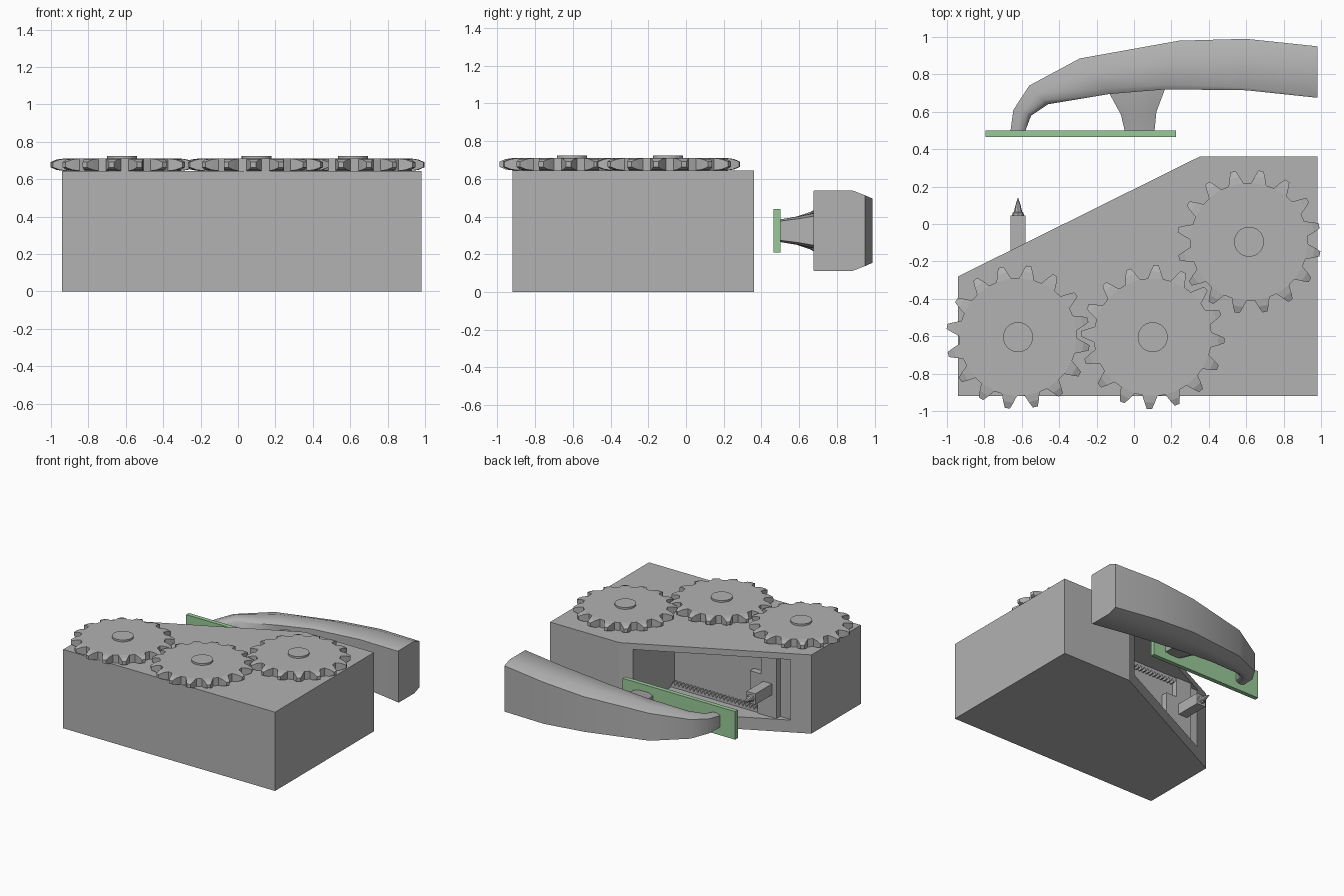
import bpy, bmesh, math
from mathutils import Vector

if "Cube" in bpy.data.objects:
    bpy.data.objects.remove(bpy.data.objects["Cube"])


def material(name, rgb):
    m = bpy.data.materials.new(name)
    m.diffuse_color = (*rgb, 1)
    m.use_nodes = True
    m.node_tree.nodes["Principled BSDF"].inputs["Base Color"].default_value = m.diffuse_color
    return m


GREY = material("grey", (0.445, 0.445, 0.445))
GREEN = material("soft green", (0.32, 0.60, 0.32))


def finish(name, bm, mat=GREY, smooth=None):
    bmesh.ops.recalc_face_normals(bm, faces=bm.faces)
    me = bpy.data.meshes.new(name)
    bm.to_mesh(me)
    bm.free()
    ob = bpy.data.objects.new(name, me)
    bpy.context.collection.objects.link(ob)
    me.materials.append(mat)
    if smooth:
        bpy.ops.object.select_all(action='DESELECT')
        ob.select_set(True)
        bpy.context.view_layer.objects.active = ob
        bpy.ops.object.shade_smooth_by_angle(angle=math.radians(smooth))
    return ob


def loft(name, rings, mat=GREY, smooth=None):
    """Skin equal-length rings of points and cap both ends."""
    bm = bmesh.new()
    rows = [[bm.verts.new(p) for p in r] for r in rings]
    n = len(rows[0])
    for a, b in zip(rows, rows[1:]):
        for i in range(n):
            j = (i + 1) % n
            bm.faces.new((a[i], a[j], b[j], b[i]))
    bm.faces.new(rows[0])
    bm.faces.new(rows[-1][::-1])
    return finish(name, bm, mat, smooth)


def slab_z(name, pts, z0, z1):
    return loft(name, [[(x, y, z) for x, y in pts] for z in (z0, z1)])


def slab_y(name, pts, y0, y1, mat=GREY):
    return loft(name, [[(x, y, z) for x, z in pts] for y in (y0, y1)], mat)


def rect(x0, x1, z0, z1):
    return [(x0, z0), (x1, z0), (x1, z1), (x0, z1)]


# housing with a slanted face and a cavity opening through it
housing = slab_z("housing", [(-.94, -.92), (.98, -.92), (.98, .36), (.35, .36), (-.94, -.28)], 0, .645)
cutter = slab_y("cavity_cutter", rect(-.8, .26, .1, .595), -.22, .5)
cutter.hide_render = True
cutter.hide_viewport = True
mod = housing.modifiers.new("cavity", 'BOOLEAN')
mod.object = cutter
mod.operation = 'DIFFERENCE'
mod.solver = 'EXACT'
bpy.context.view_layer.objects.active = housing
bpy.ops.object.modifier_apply(modifier=mod.name)
bpy.data.objects.remove(cutter)


# gears: a disc whose tooth faces are extruded outward and tapered
def gear(name, cx, cy, phase, teeth=16, root=.315):
    bm = bmesh.new()
    ring = []
    pitch = 2 * math.pi / teeth
    for i in range(teeth):
        for off in (-.33, .33):
            a = phase + (i + off) * pitch
            ring.append((cx + root * math.cos(a), cy + root * math.sin(a)))
    lo = [bm.verts.new((x, y, .645)) for x, y in ring]
    hi = [bm.verts.new((x, y, .71)) for x, y in ring]
    bm.faces.new(lo[::-1])
    bm.faces.new(hi)
    n = len(ring)
    sides = [bm.faces.new((lo[i], lo[(i + 1) % n], hi[(i + 1) % n], hi[i])) for i in range(n)]
    tooth_faces = sides[::2]
    bm.normal_update()
    for step, wide, tall in ((.038, .68, .85), (.034, .5, .5)):
        tooth_faces = bmesh.ops.extrude_discrete_faces(bm, faces=tooth_faces)["faces"]
        for f in tooth_faces:
            c = f.calc_center_median()
            out = Vector((c.x - cx, c.y - cy, 0)).normalized()
            for v in f.verts:
                d = v.co - c
                v.co = c + out * step + Vector((d.x * wide, d.y * wide, d.z * tall))
    finish(name, bm)
    # hub
    pts = [(cx + .08 * math.cos(k * math.tau / 32), cy + .08 * math.sin(k * math.tau / 32)) for k in range(32)]
    slab_z(name + "_hub", pts, .70, .725)


gear("left_gear", -.62, -.605, math.radians(2.7 + 11.25))
gear("middle_gear", .10, -.605, math.radians(19.8))
gear("right_gear", .615, -.095, math.radians(1.6 + 11.25))


# toothed racks on the cavity floor and ceiling
def rack(name, base, sign):
    x0, x1, n = -.66, .26, 27
    p = (x1 - x0) / n
    pts = [(x1, base), (x0, base)]
    for i in range(n):
        pts += [(x0 + (i + f) * p, base + sign * h) for f, h in ((0, .018), (.3, .042), (.6, .042), (.9, .018))]
    slab_y(name, pts + [(x1, base + sign * .018)], -.22, -.18)


rack("lower_rack", .1, 1)
rack("upper_rack", .595, -1)

# carriage riding on the racks, with a side wing
slab_y("carriage", [(-.70, .1), (-.53, .1), (-.53, .22), (-.46, .22), (-.46, .43),
                    (-.56, .43), (-.56, .595), (-.70, .595)], -.22, -.17)

# tool holder, collar and pointed tip
slab_y("tool_holder", rect(-.66, -.58, .285, .375), -.18, .045)


def tip_ring(y, r, n=8):
    return [(-.62 + r * math.cos(k * math.tau / n), y, .33 + r * math.sin(k * math.tau / n)) for k in range(n)]


loft("tool_tip", [tip_ring(.04, .032), tip_ring(.06, .03), tip_ring(.065, .022),
                  tip_ring(.10, .014), tip_ring(.14, .001)])

# green plate gripped by the hand
slab_y("plate", rect(-.795, .225, .21, .44), .465, .5, GREEN)


# hand: octagonal sections between an inner and an outer outline point
def section(inner, outer, half, ci, co, zc=.325):
    a, b = Vector(inner), Vector(outer)
    shape = [(ci, -1), (1 - 2 * co, -1), (1, -1 + co), (1, 1 - co),
             (1 - 2 * co, 1), (ci, 1), (0, 1 - ci), (0, -1 + ci)]
    return [(*a.lerp(b, u), zc + half * w) for u, w in shape]


loft("arm_and_finger", [
    section((-.58, .5), (-.66, .5), .06, .25, .22),
    section((-.55, .58), (-.645, .61), .075, .25, .22),
    section((-.46, .64), (-.56, .74), .10, .22, .22),
    section((-.13, .695), (-.29, .885), .14, .15, .2),
    section((.17, .72), (.24, .98), .175, .1, .18),
    section((.6, .715), (.6, .99), .20, .05, .15),
    section((.98, .675), (.98, .95), .213, .02, .12)], smooth=50)

# thumb pressing on the plate
loft("thumb", [
    section((-.05, .5), (.11, .5), .06, .25, .15),
    section((-.07, .585), (.12, .60), .075, .25, .15),
    section((-.13, .695), (.165, .72), .10, .25, .15),
    section((-.13, .78), (.165, .80), .10, .25, .15)], smooth=50)
